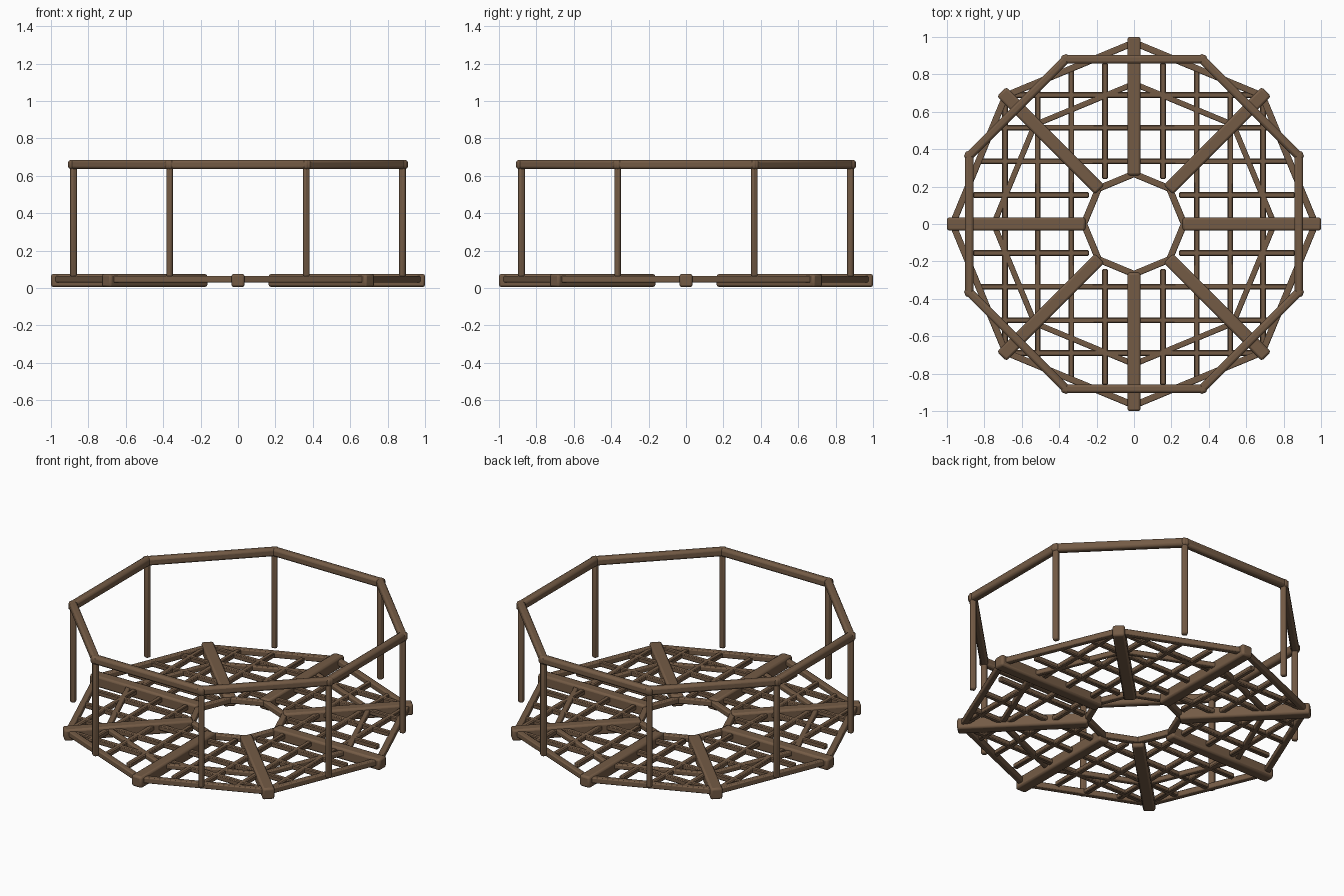
import bpy, math
from mathutils import Vector, Matrix

if "Cube" in bpy.data.objects:
    bpy.data.objects.remove(bpy.data.objects["Cube"])

wood = bpy.data.materials.new("weathered brown wood")
wood.diffuse_color = (0.175, 0.105, 0.06, 1)
wood.use_nodes = True
wood.node_tree.nodes["Principled BSDF"].inputs["Base Color"].default_value = wood.diffuse_color

def finish(o, name):
    o.name = name
    o.data.materials.append(wood)
    bpy.ops.object.select_all(action='DESELECT')
    o.select_set(True)
    bpy.context.view_layer.objects.active = o
    bpy.ops.object.shade_smooth_by_angle(angle=math.radians(40))

def beam(name, a, b, w, h, bev, seg=2):
    """Bevelled timber from a to b, width w (horizontal), height h."""
    a, b = Vector(a), Vector(b)
    d = b - a
    x = d.normalized()
    up = Vector((0, 0, 1)) if abs(x.z) < 0.9 else Vector((a.x, a.y, 0)).normalized()
    y = up.cross(x).normalized()
    rot = Matrix((x, y, x.cross(y))).transposed().to_4x4()
    bpy.ops.mesh.primitive_cube_add(size=1)
    o = bpy.context.object
    o.data.transform(Matrix.Translation((a + b) / 2) @ rot @ Matrix.Diagonal((d.length, w, h, 1)))
    m = o.modifiers.new("round", 'BEVEL')
    m.width, m.segments = bev, seg
    finish(o, name)

def pol(r, deg, z):
    t = math.radians(deg)
    return (r * math.cos(t), r * math.sin(t), z)

ZM = 0.047
for k in range(8):
    t = 45 * k
    # radial joists and the three octagonal rings of battens
    beam("radial_joist", pol(0.26, t, 0.04), pol(1.0, t, 0.04), 0.07, 0.07, 0.012)
    beam("outer_batten", pol(0.97, t, ZM), pol(0.97, t + 45, ZM), 0.035, 0.035, 0.006)
    beam("middle_batten", pol(0.75, t, ZM), pol(0.75, t + 45, ZM), 0.03, 0.03, 0.006)
    beam("inner_batten", pol(0.268, t, ZM), pol(0.268, t + 45, ZM), 0.035, 0.035, 0.006)
    # posts and handrail
    beam("post", pol(0.953, t + 22.5, 0.06), pol(0.953, t + 22.5, 0.67), 0.034, 0.034, 0.01)
    p, q = Vector(pol(0.953, t + 22.5, 0.66)), Vector(pol(0.953, t + 67.5, 0.66))
    e = (q - p).normalized() * 0.025
    beam("handrail", p - e, q + e, 0.046, 0.05, 0.014)

# lattice slats, split around the central hole
for c, end in ((0.155, 0.86), (0.335, 0.84), (0.515, 0.75), (0.69, 0.66)):
    start = 0.24 if c < 0.2 else 0
    for s in (-1, 1):
        for u in (-1, 1):
            beam("lattice_slat_x", (u * start, s * c, ZM), (u * end, s * c, ZM), 0.03, 0.03, 0.005, 1)
            beam("lattice_slat_y", (s * c, u * start, ZM), (s * c, u * end, ZM), 0.03, 0.03, 0.005, 1)
